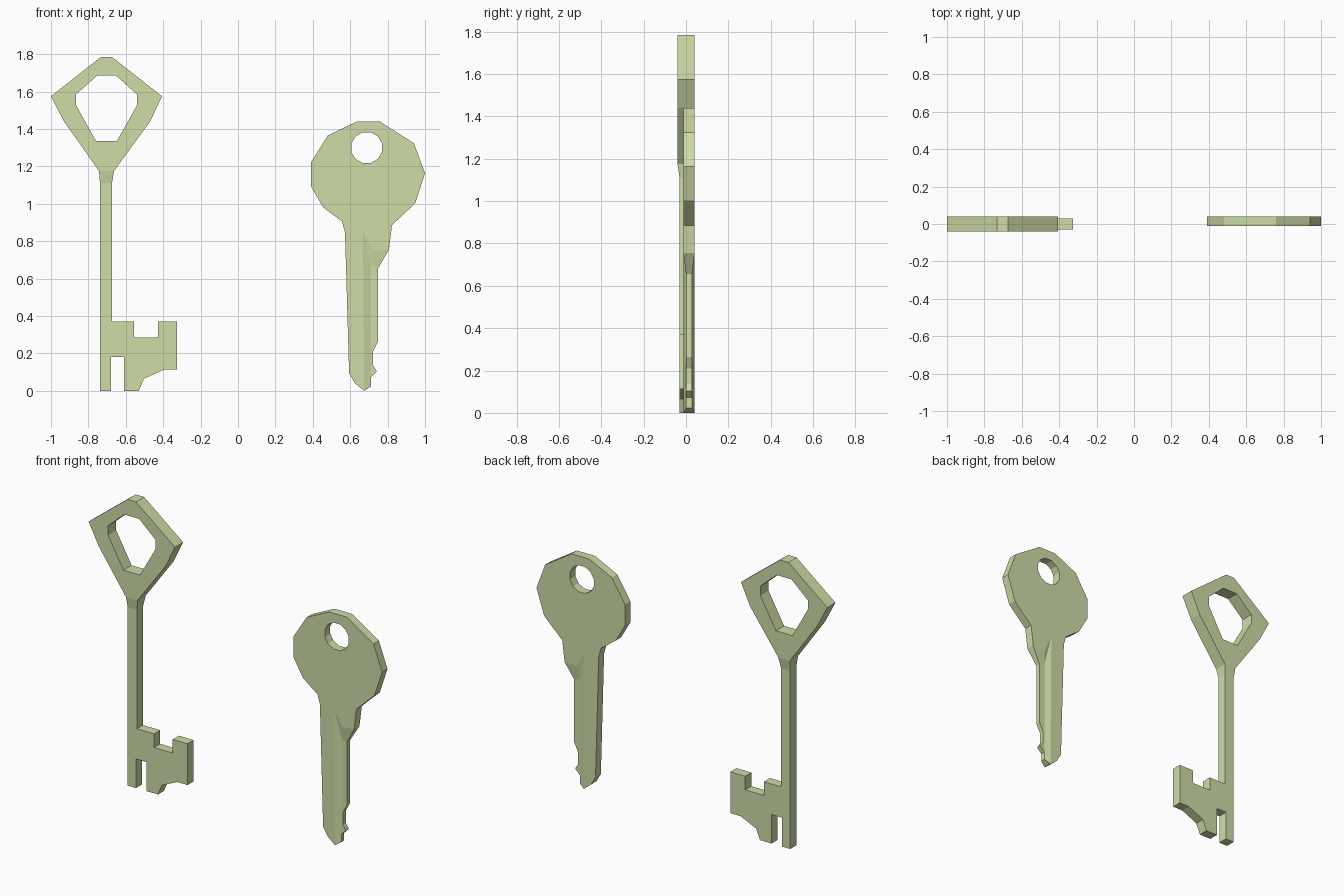
import bpy, bmesh
from math import sin, cos, radians

if "Cube" in bpy.data.objects:
    bpy.data.objects.remove(bpy.data.objects["Cube"])

mat = bpy.data.materials.new("pale_green")
mat.diffuse_color = (0.62, 0.72, 0.39, 1)
mat.use_nodes = True
mat.node_tree.nodes["Principled BSDF"].inputs["Base Color"].default_value = mat.diffuse_color


def plate(name, pts, faces, y_mid):
    """Two-sided plate: pts are (x, z, half thickness), faces index them."""
    bm = bmesh.new()
    front = [bm.verts.new((x, y_mid - h, z)) for x, z, h in pts]
    back = [bm.verts.new((x, y_mid + h, z)) for x, z, h in pts]
    for f in faces:
        bm.faces.new([front[i] for i in f])
        bm.faces.new([back[i] for i in reversed(f)])
    # walls along every edge used by only one face
    edges = [(a, b) for f in faces for a, b in zip(f, f[1:] + f[:1])]
    used = {}
    for a, b in edges:
        used[frozenset((a, b))] = used.get(frozenset((a, b)), 0) + 1
    for a, b in edges:
        if used[frozenset((a, b))] == 1:
            bm.faces.new((front[b], front[a], back[a], back[b]))
    bmesh.ops.recalc_face_normals(bm, faces=bm.faces[:])
    me = bpy.data.meshes.new(name)
    bm.to_mesh(me)
    bm.free()
    me.materials.append(mat)
    ob = bpy.data.objects.new(name, me)
    bpy.context.collection.objects.link(ob)
    return ob


def ring(outer, inner):
    """Quads joining two loops of equal length."""
    n = len(outer)
    return [[outer[i], outer[(i + 1) % n], inner[(i + 1) % n], inner[i]] for i in range(n)]


def heights(points, h):
    return [(x, z, h) for x, z in points]


# Lever key: kite-shaped bow, tapered neck, square shaft with notched bit
bow = [(-.733, 1.785), (-.674, 1.785), (-.406, 1.575), (-.47, 1.44),
       (-.663, 1.175), (-.743, 1.175), (-.93, 1.44), (-1, 1.575)]
opening = [(-.754, 1.685), (-.652, 1.685), (-.54, 1.585), (-.54, 1.527),
           (-.647, 1.337), (-.76, 1.337), (-.866, 1.527), (-.866, 1.585)]
stem = [(-.738, 1.11), (-.674, 1.11), (-.674, .37), (-.556, .37), (-.556, .285),
        (-.428, .285), (-.428, .37), (-.326, .37), (-.326, .113), (-.396, .113),
        (-.503, .065), (-.53, 0), (-.61, 0), (-.61, .18), (-.68, .18), (-.68, 0), (-.738, 0)]
pts = heights(bow + opening, .04) + heights(stem, .03)
faces = ring(list(range(8)), list(range(8, 16)))
faces += [[5, 4, 17, 16], list(range(16, 16 + len(stem)))]
plate("lever_key", pts, faces, 0)

# Cylinder key: rounded bow with a round hole
F, T = .0265, .014
head = [(.636, 1.44), (.759, 1.44), (.941, 1.323), (1, 1.163), (.947, 1.003), (.823, .885),
        (.572, .848), (.556, .906), (.455, .981), (.39, 1.094), (.39, 1.222), (.481, 1.366)]
hole = [(.688 + .085 * cos(radians(105 - 30 * i)), 1.3 + .085 * sin(radians(105 - 30 * i)))
        for i in range(12)]
# full-thickness blade points 24-29, then the thin cut edge 30-38
thick = [(.594, .094), (.626, .04), (.675, 0), (.668, .86), (.72, .75), (.807, .755)]
thin = [(.711, .67), (.749, .655), (.749, .265), (.722, .21), (.722, .136),
        (.743, .104), (.711, .072), (.711, .024)]
pts = heights(head + hole + thick, F) + heights(thin, T)
faces = ring(list(range(12)), list(range(12, 24)))
faces += [[5, 27, 26, 25, 24, 6],       # spine of the blade
          [5, 29, 28, 27],              # shoulder
          [29, 31, 30, 28],             # shoulder ramp
          [27, 28, 30],                 # groove end
          [27, 30, 36, 37, 26],         # groove slope
          [30, 31, 32, 33, 34, 35, 36]]  # thin toothed edge
plate("cylinder_key", pts, faces, .0145)
